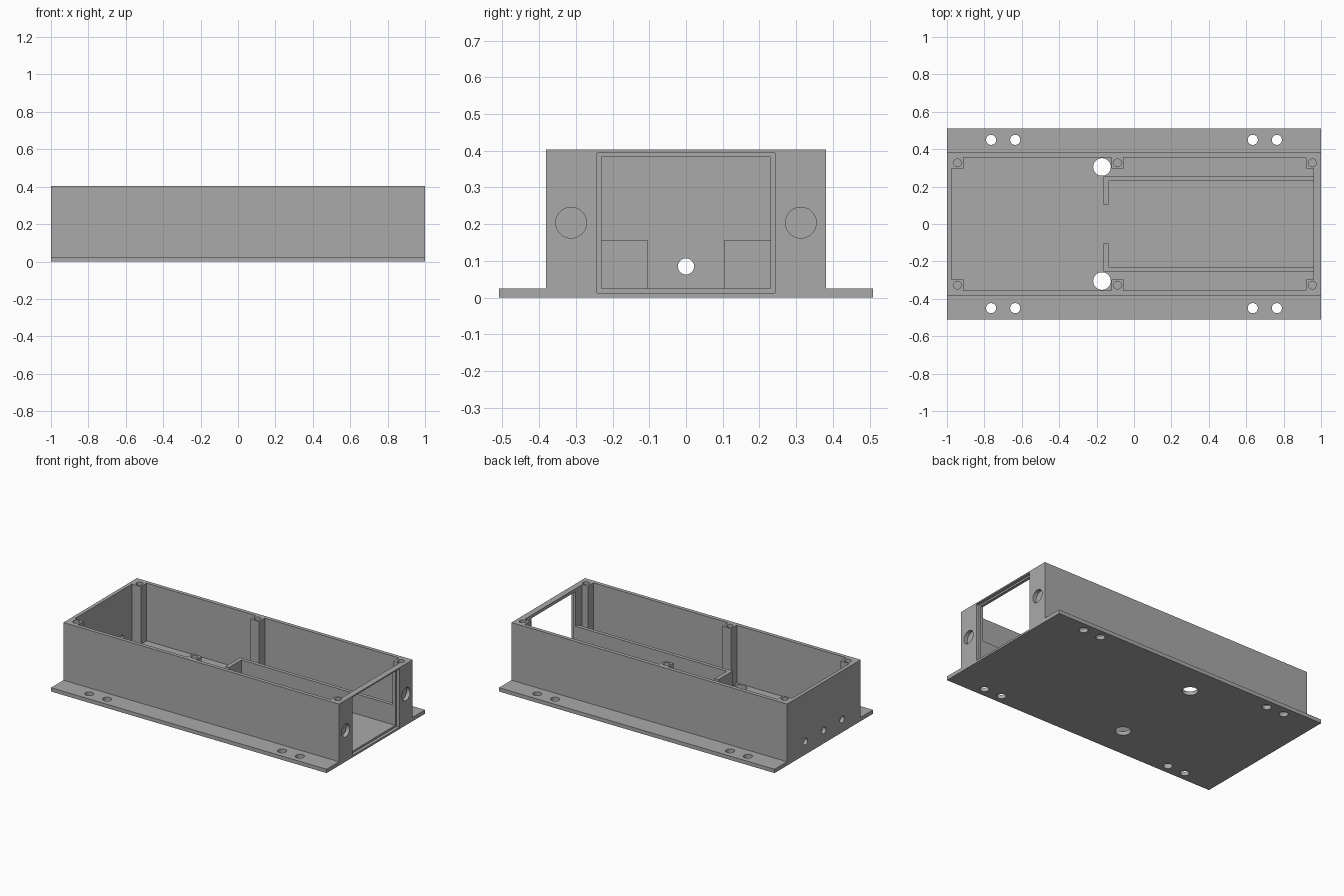
import bpy
import bmesh
import math
from mathutils import Matrix, Vector

old = bpy.data.objects.get("Cube")
if old:
    bpy.data.objects.remove(old, do_unlink=True)

# One plain grey plastic
grey = bpy.data.materials.new("grey plastic")
grey.use_nodes = True
grey.diffuse_color = (0.4, 0.4, 0.4, 1)
grey.node_tree.nodes["Principled BSDF"].inputs["Base Color"].default_value = (0.4, 0.4, 0.4, 1)

FLOOR, TOP = 0.025, 0.403
WALL_Y, INNER_Y = 0.381, 0.356
INNER_LEFT, INNER_RIGHT = -0.976, 0.961


def finish(name, bm):
    mesh = bpy.data.meshes.new(name)
    bm.to_mesh(mesh)
    bm.free()
    obj = bpy.data.objects.new(name, mesh)
    mesh.materials.append(grey)
    bpy.context.collection.objects.link(obj)
    return obj


def box(name, x, y, z):
    """Box from (low, high) ranges on each axis."""
    bm = bmesh.new()
    bmesh.ops.create_cube(bm, size=1)
    for v in bm.verts:
        v.co = Vector([lo + (c + 0.5) * (hi - lo) for c, (lo, hi) in zip(v.co, (x, y, z))])
    return finish(name, bm)


def drill(centre, radius, depth, axis="Z"):
    """Round cutter centred on a point."""
    bm = bmesh.new()
    turn = Matrix.Rotation(math.pi / 2, 4, "Y") if axis == "X" else Matrix()
    bmesh.ops.create_cone(bm, cap_ends=True, segments=40, radius1=radius, radius2=radius,
                          depth=depth, matrix=Matrix.Translation(centre) @ turn)
    cutter = finish("cutter", bm)
    cutter.hide_render = True
    return cutter


def boolean(target, others, operation="DIFFERENCE"):
    """Apply each boolean in turn and discard the helper."""
    bpy.context.view_layer.objects.active = target
    for other in others:
        mod = target.modifiers.new("bool", "BOOLEAN")
        mod.operation = operation
        mod.solver = "EXACT"
        mod.object = other
        bpy.ops.object.modifier_apply(modifier=mod.name)
        bpy.data.objects.remove(other, do_unlink=True)


def panel_recess():
    return box("cutter", (0.98, 1.1), (-0.243, 0.243), (0.0125, 0.394))


def screw_hole(x, side):
    return drill((x, side * 0.327, TOP), 0.021, 0.3)


# Base plate with mounting flanges, screw holes and cable holes
base = box("base_plate", (-1, 1), (-0.51, 0.51), (0, FLOOR))
holes = [panel_recess()]
for side in (-1, 1):
    holes += [drill((x, side * 0.45, 0), 0.027, 0.2) for x in (-0.764, -0.635, 0.635, 0.764)]
    holes.append(drill((-0.171, side * 0.305, 0), 0.047, 0.2))
boolean(base, holes)

# Four walls, with the stepped panel opening on the right end
walls = box("walls", (-1, 1), (-WALL_Y, WALL_Y), (FLOOR, TOP))
cuts = [box("cutter", (INNER_LEFT, INNER_RIGHT), (-INNER_Y, INNER_Y), (-0.1, 0.6)),
        box("cutter", (0.9, 1.1), (-0.23, 0.23), (-0.1, 0.383)),
        panel_recess()]
# Three cable holes through the left end
cuts += [drill((-1, y, 0.085), 0.022, 0.2, "X") for y in (-0.19, 0, 0.19)]
# Blind round sockets beside the opening, and the screw holes that bite into the wall
for side in (-1, 1):
    cuts.append(drill((1, side * 0.313, 0.204), 0.042, 0.05, "X"))
    cuts.append(screw_hole(0.954, side))
boolean(walls, cuts)

# Lid screw posts along both long walls
parts = [base, walls]
for side, side_name in ((-1, "front"), (1, "back")):
    y_range = sorted((side * 0.297, side * INNER_Y))
    for place, low, high, hole_x in (("left_end", INNER_LEFT, -0.912, -0.944),
                                     ("middle", -0.119, -0.055, -0.088),
                                     ("right_end", 0.92, INNER_RIGHT, 0.954)):
        post = box(f"{side_name}_{place}_screw_post", (low, high), y_range, (FLOOR, TOP))
        boolean(post, [screw_hole(hole_x, side)])
        parts.append(post)

    # L-shaped rail of the inner tray
    rail = box(f"{side_name}_tray_rail", (-0.163, INNER_RIGHT),
               sorted((side * 0.23, side * 0.254)), (FLOOR, 0.155))
    stop = box("tray_stop", (-0.163, -0.136), sorted((side * 0.103, side * 0.24)), (FLOOR, 0.155))
    boolean(rail, [stop], "UNION")
    parts.append(rail)

# Smooth the round holes while keeping flat faces crisp
bpy.ops.object.select_all(action="DESELECT")
for part in parts:
    part.select_set(True)
bpy.context.view_layer.objects.active = base
bpy.ops.object.shade_smooth_by_angle(angle=math.radians(30))
